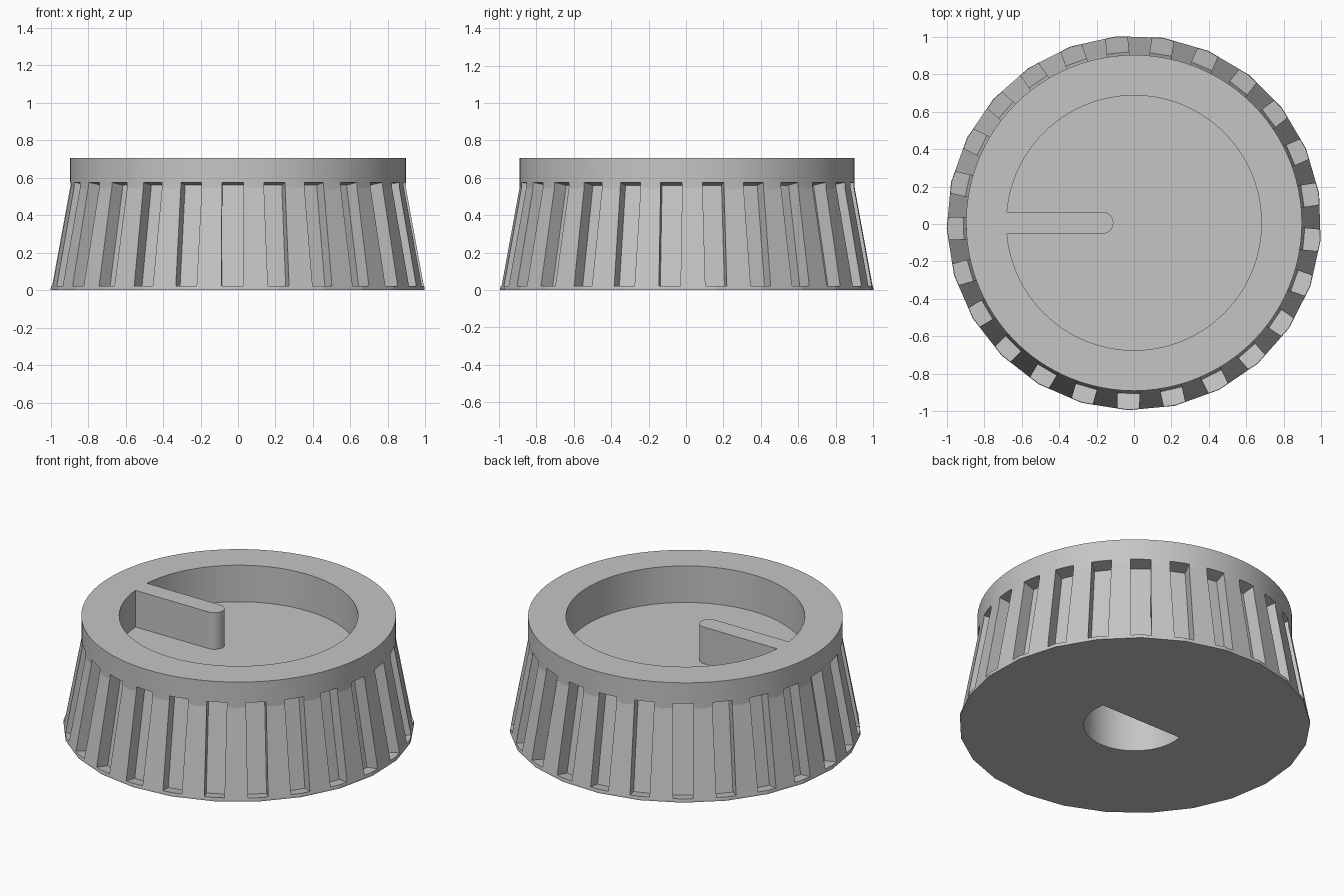
import bpy, bmesh, math
from mathutils import Matrix

if "Cube" in bpy.data.objects:
    bpy.data.objects.remove(bpy.data.objects["Cube"])

CY = 0.006            # the round parts share this y centre
N = 25                # grip ribs around the skirt
STEP = 2 * math.pi / N
FIRST = math.radians(-91.8)   # angle of one groove centre

grey = bpy.data.materials.new("grey_plastic")
grey.diffuse_color = (0.56, 0.56, 0.56, 1)
grey.use_nodes = True
grey.node_tree.nodes["Principled BSDF"].inputs["Base Color"].default_value = grey.diffuse_color


def make_object(name, bm):
    bmesh.ops.recalc_face_normals(bm, faces=bm.faces[:])
    me = bpy.data.meshes.new(name)
    bm.to_mesh(me)
    bm.free()
    me.materials.append(grey)
    ob = bpy.data.objects.new(name, me)
    bpy.context.collection.objects.link(ob)
    return ob


def loft(bm, rings):
    """Closed solid through rings of equal point count."""
    vs = [[bm.verts.new(p) for p in ring] for ring in rings]
    n = len(vs[0])
    for a, b in zip(vs, vs[1:]):
        for i in range(n):
            bm.faces.new((a[i], a[(i + 1) % n], b[(i + 1) % n], b[i]))
    bm.faces.new(vs[0][::-1])
    bm.faces.new(vs[-1])


def arc(r, a0, a1, n, cx=0.0):
    """Points from angle a0 to a1, both included."""
    return [(cx + r * math.cos(a0 + (a1 - a0) * i / n),
             r * math.sin(a0 + (a1 - a0) * i / n)) for i in range(n + 1)]


def prism(name, outline, z0, z1):
    bm = bmesh.new()
    loft(bm, [[(x, y + CY, z) for x, y in outline] for z in (z0, z1)])
    return make_object(name, bm)


def combine(target, other, operation):
    mod = target.modifiers.new(operation.lower(), 'BOOLEAN')
    mod.operation, mod.solver, mod.object = operation, 'EXACT', other
    bpy.context.view_layer.objects.active = target
    bpy.ops.object.modifier_apply(modifier=mod.name)
    bpy.data.objects.remove(other)


# Flared skirt: a faceted cone with a thin upright foot
bm = bmesh.new()
loft(bm, [[(r * math.cos(FIRST + i * STEP), r * math.sin(FIRST + i * STEP) + CY, z)
           for i in range(N)] for r, z in ((1.0, 0), (1.0, 0.01), (0.892, 0.60))])
knob = make_object("knob", bm)

# Round collar on top of the skirt
collar = prism("collar", arc(0.896, 0, 2 * math.pi, 96)[:-1], 0.5, 0.705)
combine(knob, collar, 'UNION')

# Grip grooves, tilted to follow the skirt
bm = bmesh.new()
profile = [(0.91, 0.007), (1.10, 0.041), (1.05, 0.603), (0.81, 0.56)]
for i in range(N):
    part = bmesh.new()
    loft(part, [[(r, w, z) for r, z in profile] for w in (-0.058, 0.058)])
    part.transform(Matrix.Translation((0, CY, 0)) @
                   Matrix.Rotation(FIRST + i * STEP, 4, 'Z'))
    tmp = bpy.data.meshes.new("tmp")
    part.to_mesh(tmp)
    part.free()
    bm.from_mesh(tmp)
    bpy.data.meshes.remove(tmp)
combine(knob, make_object("groove_cutter", bm), 'DIFFERENCE')

# Dished top that leaves a round-ended pointer bar standing
W, R = 0.058, 0.68
a = math.pi - math.asin(W / R)
dish = arc(R, -a, a, 96) + arc(W, math.pi / 2, -math.pi / 2, 16, cx=-0.168)
combine(knob, prism("dish_cutter", dish, 0.475, 0.8), 'DIFFERENCE')

# D-shaped shaft hole underneath
b = math.asin(0.058 / 0.29)
shaft = arc(0.29, math.pi - b, 2 * math.pi + b, 48)
combine(knob, prism("shaft_cutter", shaft, -0.1, 0.38), 'DIFFERENCE')

# Smooth round walls, keep the ribs crisp
bpy.ops.object.select_all(action='DESELECT')
knob.select_set(True)
bpy.context.view_layer.objects.active = knob
bpy.ops.object.shade_smooth_by_angle(angle=math.radians(9))
